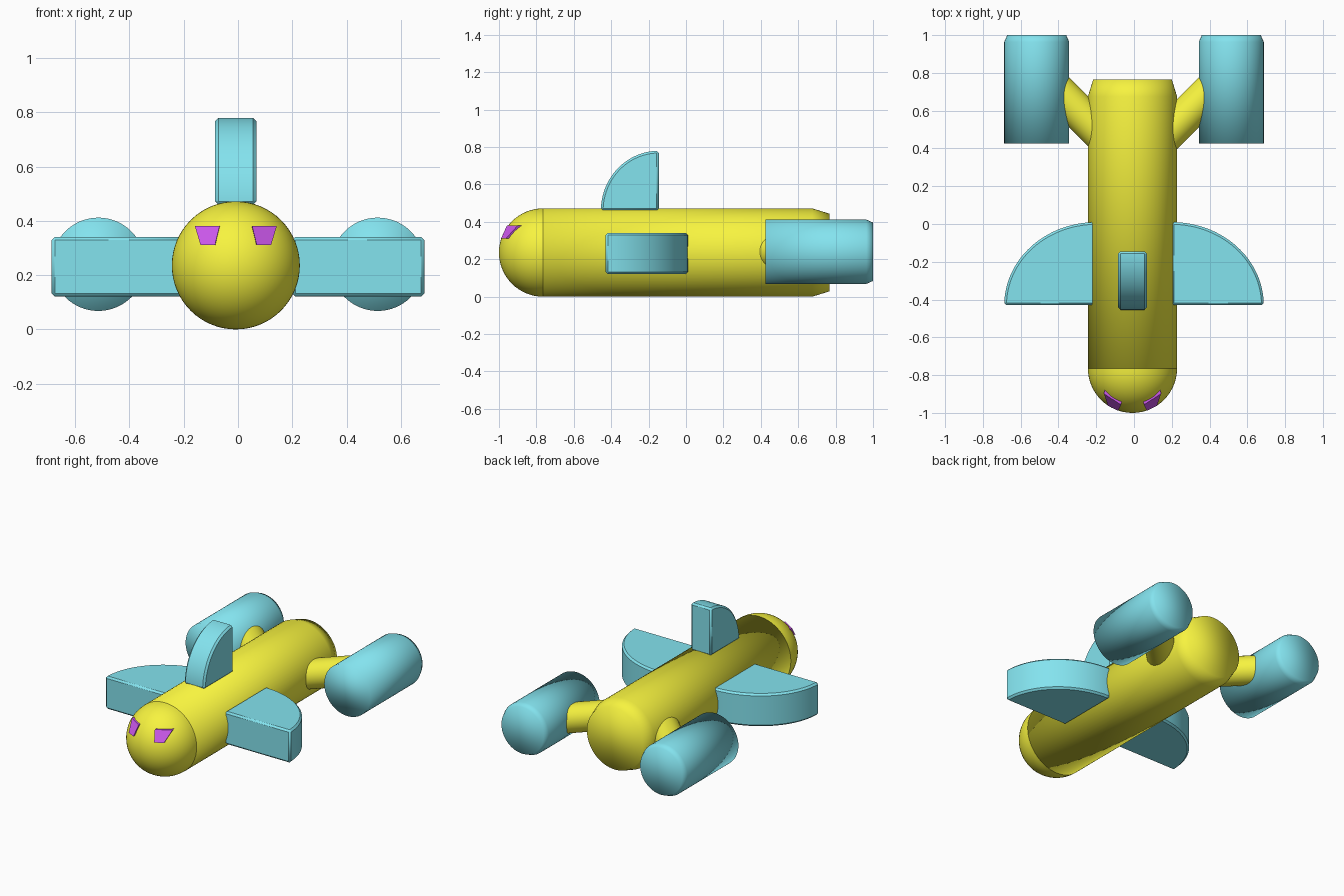
import bpy, bmesh, math
from mathutils import Vector, Matrix

if "Cube" in bpy.data.objects:
    bpy.data.objects.remove(bpy.data.objects["Cube"])

CX, R = -0.008, 0.236          # fuselage centre line and radius


def material(name, rgb):
    m = bpy.data.materials.new(name)
    m.diffuse_color = (*rgb, 1)
    m.use_nodes = True
    m.node_tree.nodes["Principled BSDF"].inputs["Base Color"].default_value = m.diffuse_color
    return m


YELLOW = material("yellow", (0.93, 0.90, 0.05))
CYAN = material("cyan", (0.23, 0.77, 0.86))
PURPLE = material("purple", (0.62, 0.10, 0.86))


def finish(name, bm, mat, angle=None, smooth=True):
    bmesh.ops.recalc_face_normals(bm, faces=bm.faces)
    me = bpy.data.meshes.new(name)
    bm.to_mesh(me)
    bm.free()
    me.materials.append(mat)
    ob = bpy.data.objects.new(name, me)
    bpy.context.collection.objects.link(ob)
    bpy.ops.object.select_all(action='DESELECT')
    ob.select_set(True)
    bpy.context.view_layer.objects.active = ob
    if smooth:
        if angle:
            bpy.ops.object.shade_smooth_by_angle(angle=math.radians(angle))
        else:
            bpy.ops.object.shade_smooth()
    return ob


def tube(name, rings, origin, direction, mat, n=64, angle=None):
    """Capped round solid: rings of (distance along direction, radius)."""
    bm = bmesh.new()
    rot = Vector((0, 0, 1)).rotation_difference(Vector(direction)).to_matrix()
    loops = []
    for d, r in rings:
        loops.append([bm.verts.new(Vector(origin) + rot @ Vector(
            (r * math.cos(2 * math.pi * i / n), r * math.sin(2 * math.pi * i / n), d)))
            for i in range(n)])
    for a, b in zip(loops, loops[1:]):
        for i in range(n):
            j = (i + 1) % n
            bm.faces.new((a[i], a[j], b[j], b[i]))
    bm.faces.new(loops[0])
    bm.faces.new(loops[-1])
    return finish(name, bm, mat, angle)


def quarter_disc(name, origin, out, along, thick, mat, n=32):
    """Quarter ellipse spanned by vectors out/along, extruded both ways by thick/2."""
    o, out, along, thick = map(Vector, (origin, out, along, thick))
    bm = bmesh.new()
    pts = [o] + [o + out * math.cos(math.pi / 2 * i / n) + along * math.sin(math.pi / 2 * i / n)
                 for i in range(n + 1)]
    face = bm.faces.new([bm.verts.new(p - thick / 2) for p in pts])
    ext = bmesh.ops.extrude_face_region(bm, geom=[face])
    bmesh.ops.translate(bm, vec=thick,
                        verts=[g for g in ext["geom"] if isinstance(g, bmesh.types.BMVert)])
    ob = finish(name, bm, mat, 30)
    bev = ob.modifiers.new("edge", 'BEVEL')
    bev.width, bev.segments = 0.012, 1
    bev.limit_method, bev.angle_limit = 'ANGLE', math.radians(40)
    return ob


# fuselage with chamfered tail
tube("fuselage", [(-0.764, R), (0.675, R), (0.766, 0.208)], (CX, 0, R), (0, 1, 0), YELLOW)

# half-sphere nose
bm = bmesh.new()
bmesh.ops.create_uvsphere(bm, u_segments=64, v_segments=32, radius=R)
bmesh.ops.delete(bm, geom=[v for v in bm.verts if v.co.z < -0.001], context='VERTS')
bmesh.ops.holes_fill(bm, edges=[e for e in bm.edges if e.is_boundary], sides=0)
bmesh.ops.transform(bm, verts=bm.verts, matrix=Matrix.Translation((CX, -0.764, R))
                    @ Matrix.Rotation(math.radians(90), 4, 'X'))
finish("nose", bm, YELLOW, 40)

# tail fin on the back
quarter_disc("top_fin", (CX, -0.145, 0.46), (0, -0.31, 0), (0, 0, 0.32), (0.152, 0, 0), CYAN)

for side, s in (("left", -1), ("right", 1)):
    # wing
    quarter_disc(side + "_wing", (s * 0.2, -0.43, 0.231), (s * 0.487, 0, 0),
                 (0, 0.44, 0), (0, 0, 0.22), CYAN)
    # engine
    tube(side + "_engine", [(0.425, 0.172), (0.964, 0.172), (1.0, 0.156)],
         (s * 0.515, 0, 0.24), (0, 1, 0), CYAN)
    # slanted strut joining engine to fuselage
    tube(side + "_strut", [(0, 0.094), (0.48, 0.094)],
         (s * 0.11, 0.41, 0.24), (s, 1, 0), YELLOW, n=48, angle=40)
    # eye: tapered plate following the nose curve
    bm = bmesh.new()
    front, back = [], []
    for x, z in ((0.151, 0.145), (0.06, 0.145), (0.077, 0.075), (0.130, 0.075)):
        y = -0.764 - math.sqrt(0.249 ** 2 - x * x - z * z)
        front.append(bm.verts.new((CX + s * x, y, R + z)))
        back.append(bm.verts.new((CX + s * x * 0.95, y + 0.045, R + z)))
    bm.faces.new(front)
    bm.faces.new(back[::-1])
    for i in range(4):
        j = (i + 1) % 4
        bm.faces.new((front[i], back[i], back[j], front[j]))
    finish(side + "_eye", bm, PURPLE, smooth=False)
